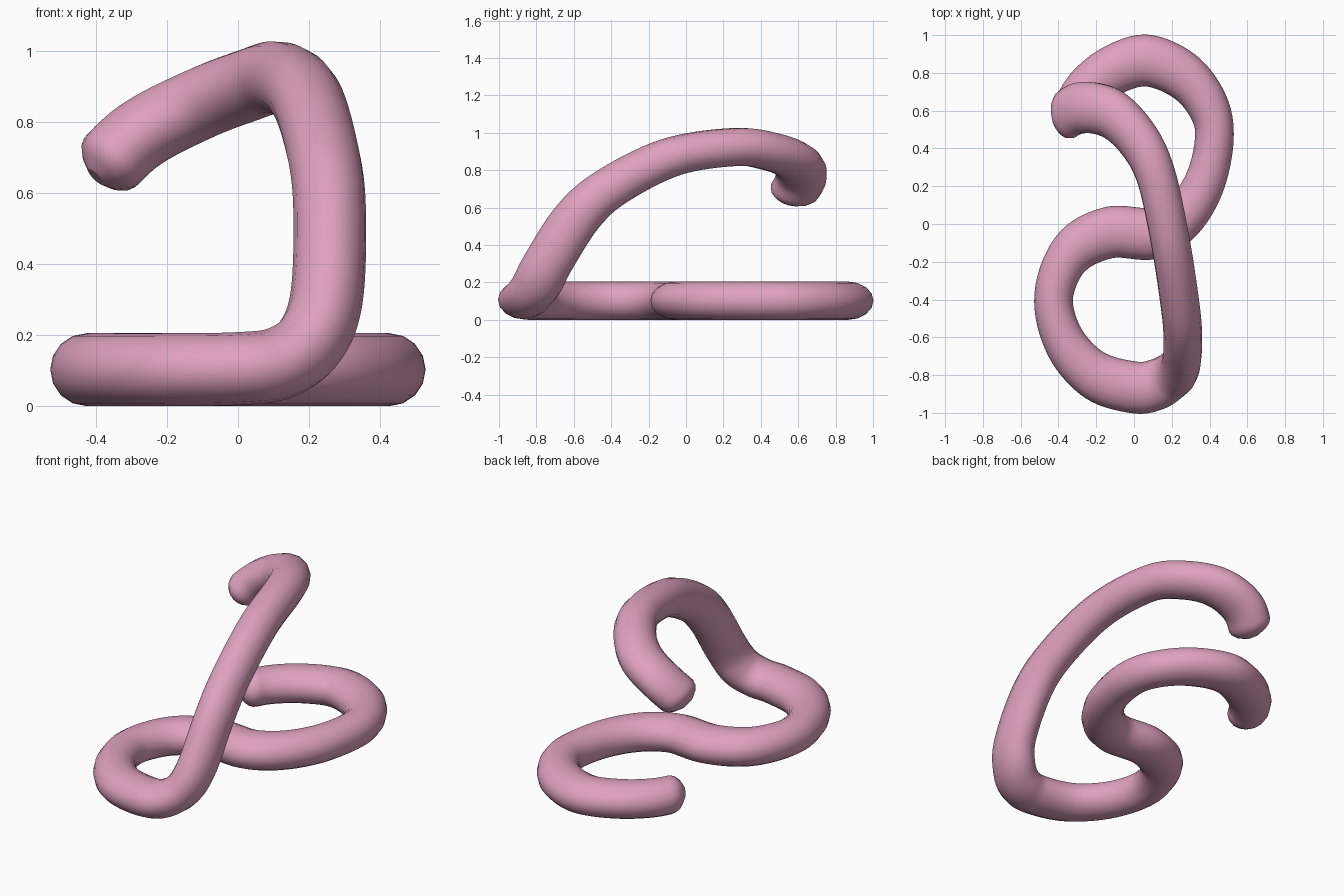
import bpy, math
from mathutils import Vector

if "Cube" in bpy.data.objects:
    bpy.data.objects.remove(bpy.data.objects["Cube"])

STRETCH = 1.34   # tube section is wider along y
R = 0.1025

pink = bpy.data.materials.new("pink")
pink.diffuse_color = (0.74, 0.36, 0.52, 1)
pink.use_nodes = True
pink.node_tree.nodes["Principled BSDF"].inputs["Base Color"].default_value = pink.diffuse_color

# Centre line: flat S on the ground, then a rising arch that hooks over
path = [(-0.36, 0.53, R), (-0.27, 0.69, R), (-0.12, 0.81, R), (0.07, 0.865, R),
        (0.27, 0.78, R), (0.395, 0.62, R), (0.425, 0.45, R), (0.375, 0.22, R),
        (0.26, 0.04, R), (0.10, -0.05, R), (-0.13, -0.045, R), (-0.33, -0.15, R),
        (-0.425, -0.38, R), (-0.37, -0.62, R), (-0.21, -0.8, R), (0, -0.865, R + .003),
        (0.12, -0.85, 0.122), (0.205, -0.80, 0.185), (0.25, -0.735, 0.31),
        (0.258, -0.58, 0.55), (0.24, -0.40, 0.71), (0.19, -0.08, 0.87),
        (0.115, 0.26, 0.924), (0.02, 0.45, 0.90), (-0.12, 0.585, 0.845),
        (-0.28, 0.615, 0.76), (-0.40, 0.555, 0.645)]
P = [Vector((x, y / STRETCH, z)) for x, y, z in path]
P = [2 * P[0] - P[1]] + P + [2 * P[-1] - P[-2]]


def spline(a, b, c, d, t):
    return 0.5 * (2 * b + (c - a) * t + (2 * a - 5 * b + 4 * c - d) * t * t
                  + (3 * b - a - 3 * c + d) * t ** 3)


pts = [spline(*P[i:i + 4], k / 8) for i in range(len(P) - 3) for k in range(8)] + [P[-2]]

# Arc lengths drive the rounded ends
length = [0.0]
for a, b in zip(pts, pts[1:]):
    length.append(length[-1] + (b - a).length)


def radius(i):
    d = min(length[i], length[-1] - length[i])
    cap = 0.075
    if d >= cap:
        return 1.0
    return max(0.3, math.sqrt(1 - (1 - d / cap) ** 2))


# Tube
curve = bpy.data.curves.new("bent_tube", 'CURVE')
curve.dimensions = '3D'
curve.bevel_depth = R
curve.bevel_resolution = 6
curve.use_fill_caps = True
s = curve.splines.new('POLY')
s.points.add(len(pts) - 1)
for i, p in enumerate(pts):
    s.points[i].co = (*p, 1)
    s.points[i].radius = radius(i)
curve.materials.append(pink)
tube = bpy.data.objects.new("bent_tube", curve)
bpy.context.collection.objects.link(tube)
tube.scale.y = STRETCH
bpy.context.view_layer.objects.active = tube
tube.select_set(True)
bpy.ops.object.convert(target='MESH')
bpy.ops.object.transform_apply(location=False, rotation=False, scale=True)
bpy.ops.object.shade_smooth()
